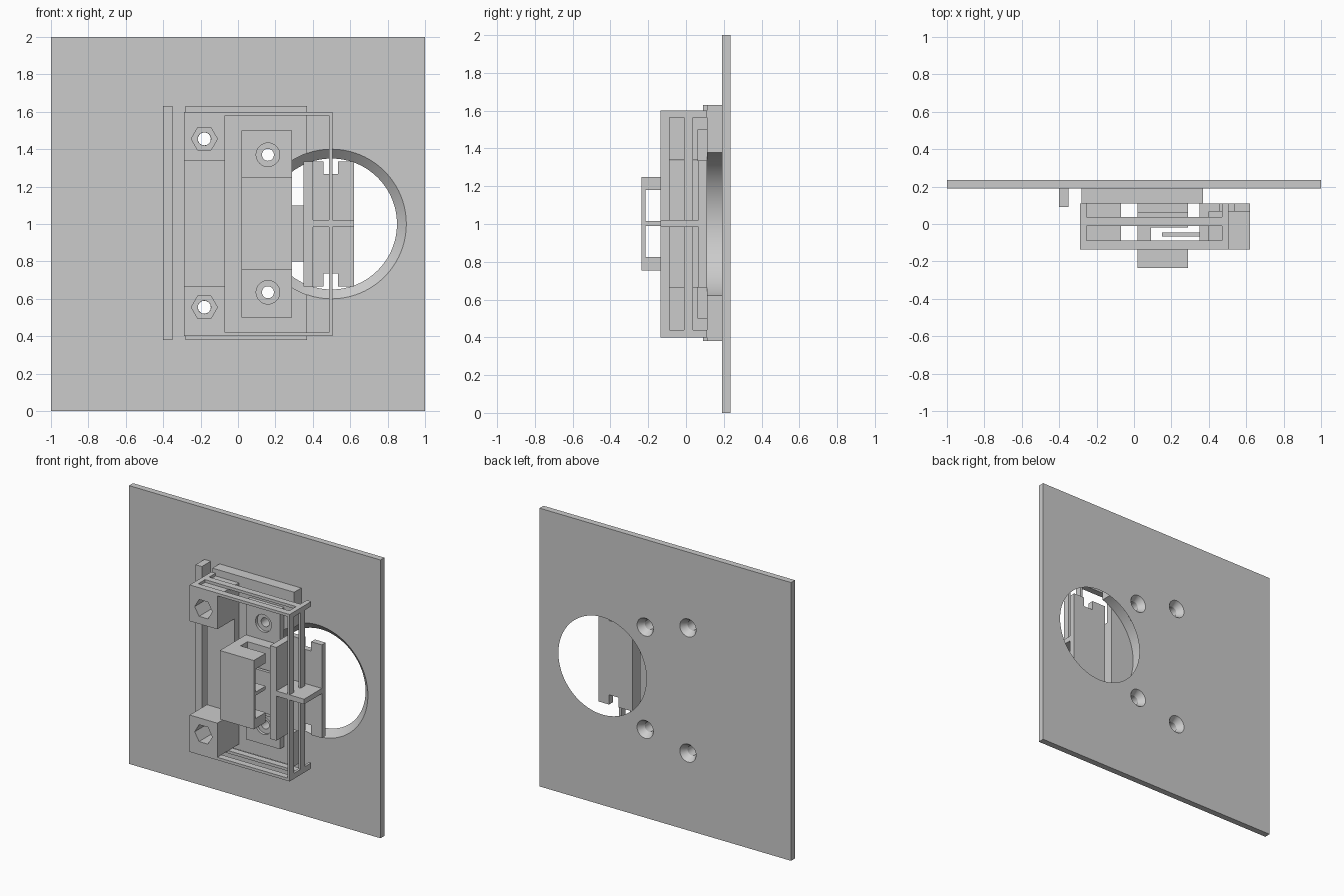
import bpy, bmesh, math
from mathutils import Matrix, Vector

if "Cube" in bpy.data.objects:
    bpy.data.objects.remove(bpy.data.objects["Cube"])


def finish(name, bm):
    bmesh.ops.recalc_face_normals(bm, faces=bm.faces)
    me = bpy.data.meshes.new(name)
    bm.to_mesh(me)
    bm.free()
    ob = bpy.data.objects.new(name, me)
    bpy.context.collection.objects.link(ob)
    return ob


def boxes(name, *parts):
    """Each part is x0, x1, y0, y1, z0, z1."""
    bm = bmesh.new()
    for x0, x1, y0, y1, z0, z1 in parts:
        m = Matrix.Translation(((x0 + x1) / 2, (y0 + y1) / 2, (z0 + z1) / 2)) \
            @ Matrix.Diagonal((x1 - x0, y1 - y0, z1 - z0, 1))
        bmesh.ops.create_cube(bm, size=1, matrix=m)
    return finish(name, bm)


def bore(x, z, y0, y1, r0, r1=None, n=32):
    """Cutter along y with radius r0 at y0 and r1 at y1."""
    r1 = r0 if r1 is None else r1
    bm = bmesh.new()
    rings = []
    for y, r in ((y0, r0), (y1, r1)):
        rings.append([bm.verts.new((x + r * math.cos(2 * math.pi * i / n), y,
                                    z + r * math.sin(2 * math.pi * i / n))) for i in range(n)])
    for i in range(n):
        j = (i + 1) % n
        bm.faces.new((rings[0][i], rings[0][j], rings[1][j], rings[1][i]))
    bm.faces.new(rings[0])
    bm.faces.new(rings[1])
    return finish("cutter", bm)


def combine(ob, others, op='DIFFERENCE'):
    for c in others:
        c.hide_render = True
        mod = ob.modifiers.new("b", 'BOOLEAN')
        mod.operation = op
        mod.solver = 'EXACT'
        mod.object = c
        bpy.context.view_layer.update()
        dg = bpy.context.evaluated_depsgraph_get()
        me = bpy.data.meshes.new_from_object(ob.evaluated_get(dg))
        ob.modifiers.clear()
        ob.data = me
        bpy.data.objects.remove(c)
    return ob


HEX = [(-0.18, 1.455), (-0.18, 0.555)]
SCREW = [(0.16, 1.37), (0.16, 0.635)]

# door panel with a tapered finger opening and rear countersinks
panel = boxes("panel", (-1, 1, 0.19, 0.235, 0, 2))
combine(panel, [bore(0.5, 1, 0.181, 0.244, 0.41, 0.34, 96)]
        + [bore(x, z, 0.17, 0.255, 0.021, 0.078) for x, z in HEX + SCREW])

# spacer behind the frame, and the rail at its left
spacer = boxes("spacer", (-0.28, 0.37, 0.11, 0.19, 0.38, 1.63))
combine(spacer, [bore(0.5, 1, 0.05, 0.25, 0.40, n=96)]
        + [bore(x, z, 0.05, 0.25, 0.035) for x, z in HEX + SCREW])
boxes("side_rail", (-0.40, -0.35, 0.09, 0.19, 0.38, 1.63))

# slotted frame, open at front and left
frame = boxes("guide_frame", (-0.29, 0.505, -0.135, 0.11, 0.4, 1.6))
cuts = [boxes("cutter", (-0.4, 0.487, -0.3, 0.3, 0.42, 1.58))]
for y0, y1 in ((-0.088, -0.01), (0.037, 0.2)):
    cuts.append(boxes("cutter", (-0.255, 0.47, y0, y1, 0.3, 1.7)))
    cuts.append(boxes("cutter", (0.4, 0.6, y0, y1, 0.44, 1.565)))
combine(frame, cuts)

# left bracket with nut pockets in its end blocks
bracket = boxes("nut_bracket", (-0.29, -0.07, -0.135, 0.11, 0.42, 1.58))
combine(bracket, [boxes("cutter", (-0.4, 0.1, -0.3, 0.06, 0.665, 1.34))]
        + [bore(x, z, -0.2, 0.05, 0.07, n=6) for x, z in HEX]
        + [bore(x, z, -0.2, 0.2, 0.035) for x, z in HEX])

# centre mount: base plate plus hollow housing
mount = boxes("centre_mount", (0.02, 0.29, 0.06, 0.11, 0.5, 1.5))
combine(mount, [boxes("housing", (0.02, 0.29, -0.235, 0.08, 0.755, 1.25))], 'UNION')
combine(mount, [boxes("cutter", (-0.1, 0.4, -0.215, -0.02, z0, z1))
                for z0, z1 in ((0.825, 0.99), (1.015, 1.18))]
        + [boxes("cutter", (0.09, 0.4, -0.1, -0.02, 0.6, 1.4))]
        + [bore(x, z, 0.0, 0.08, 0.063) for x, z in SCREW]
        + [bore(x, z, 0.0, 0.2, 0.032) for x, z in SCREW])

# sliding latch: tongue, upright slab, web and notched back flange
boxes("latch_tongue", (0.15, 0.36, -0.068, -0.045, 0.8, 1.1))
boxes("latch_slab", (0.35, 0.40, -0.135, 0.11, 0.665, 1.335))
boxes("latch_web", (0.40, 0.62, -0.135, 0.07, 0.985, 1.022))
flange = boxes("latch_flange", (0.40, 0.62, 0.067, 0.11, 0.665, 1.335))
combine(flange, [boxes("cutter", (0.458, 0.535, 0, 0.2, z0, z1))
                 for z0, z1 in ((0.6, 0.735), (1.268, 1.4))])

# smooth the round walls only
for ob in list(bpy.context.scene.objects):
    bpy.ops.object.select_all(action='DESELECT')
    ob.select_set(True)
    bpy.context.view_layer.objects.active = ob
    bpy.ops.object.shade_smooth_by_angle(angle=math.radians(25))
